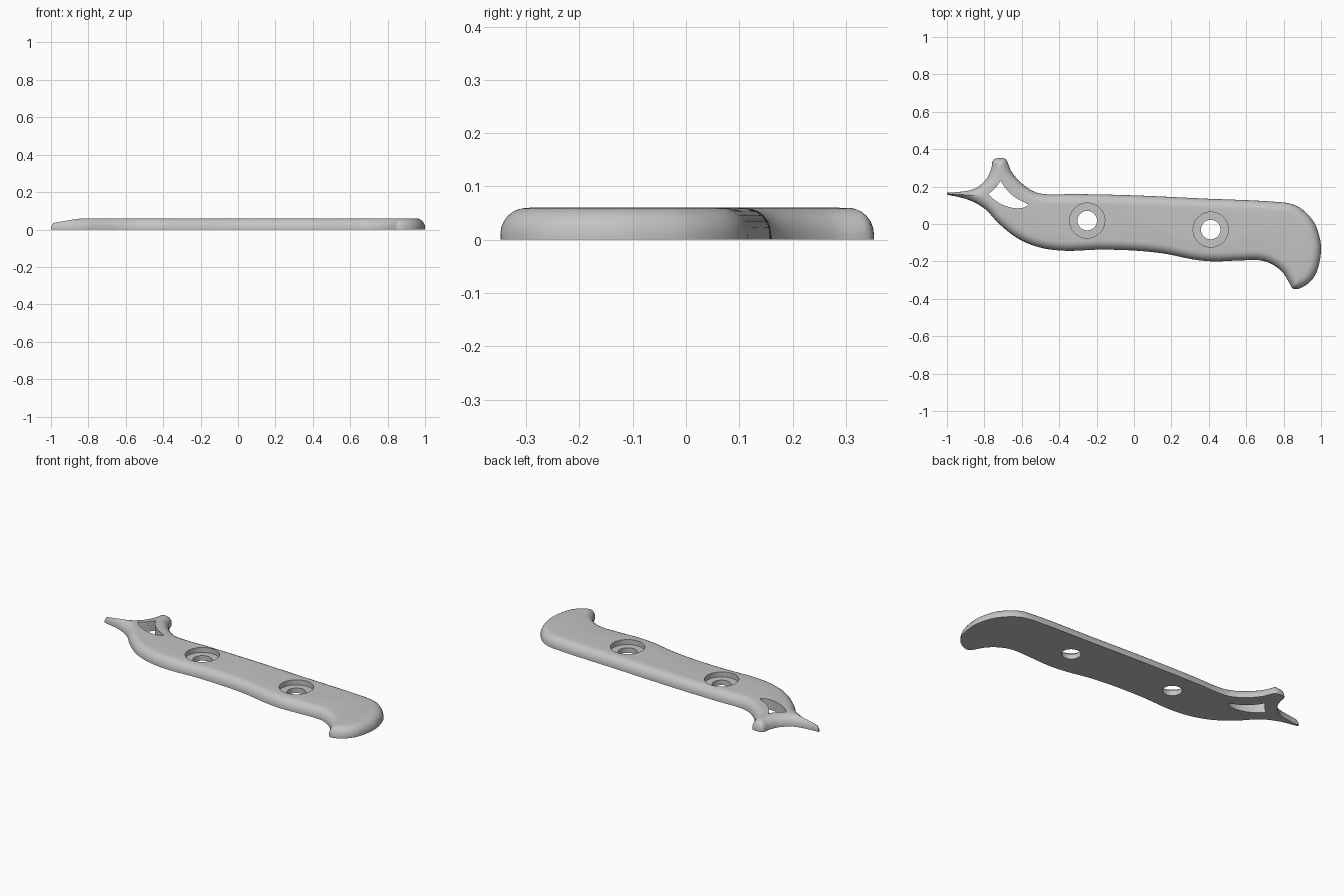
import bpy
import bmesh
import math
from mathutils import Vector
from mathutils.geometry import delaunay_2d_cdt, intersect_point_line

HEIGHT = 0.06
ROUND = 0.05
WALL = HEIGHT - ROUND

if "Cube" in bpy.data.objects:
    bpy.data.objects.remove(bpy.data.objects["Cube"])

grey = bpy.data.materials.new("plain grey")
grey.use_nodes = True
grey.diffuse_color = (0.55, 0.55, 0.55, 1)
grey.node_tree.nodes["Principled BSDF"].inputs["Base Color"].default_value = grey.diffuse_color


def smooth_path(points, steps):
    """Open curve through the points, without overshoot."""
    pts = [Vector(p) for p in points]
    last = len(pts) - 1
    tangents = [(pts[min(i + 1, last)] - pts[max(i - 1, 0)]).normalized() for i in range(last + 1)]
    path = []
    for i in range(last):
        a, b = pts[i], pts[i + 1]
        size = (b - a).length
        count = max(2, min(steps, round(size / 0.012)))
        for k in range(count):
            t = k / count
            h = t * t * (3 - 2 * t)
            path.append(a * (1 - h) + b * h
                        + tangents[i] * size * t * (1 - t) ** 2
                        - tangents[i + 1] * size * t * t * (1 - t))
    return path + [pts[-1]]


def edge_distance(p, outline):
    best = 9.0
    for a, b in zip(outline, outline[1:] + outline[:1]):
        ab = b - a
        t = max(0, min(1, (p - a).dot(ab) / ab.length_squared))
        best = min(best, (p - a - ab * t).length)
    return best


def add_mesh(name, bm):
    bmesh.ops.recalc_face_normals(bm, faces=bm.faces)
    mesh = bpy.data.meshes.new(name)
    bm.to_mesh(mesh)
    bm.free()
    mesh.materials.append(grey)
    obj = bpy.data.objects.new(name, mesh)
    bpy.context.collection.objects.link(obj)
    return obj


def prism(name, outline, bottom, top):
    bm = bmesh.new()
    face = bm.faces.new([bm.verts.new((p[0], p[1], bottom)) for p in outline])
    up = bmesh.ops.extrude_face_region(bm, geom=[face])["geom"]
    for v in up:
        if isinstance(v, bmesh.types.BMVert):
            v.co.z = top
    return add_mesh(name, bm)


def circle(x, y, radius, sides=64):
    return [(x + radius * math.cos(math.tau * i / sides),
             y + radius * math.sin(math.tau * i / sides)) for i in range(sides)]


# Handle silhouette, clockwise from the pointed guard tip
outline = smooth_path([
    (-1, .168), (-.93, .172), (-.85, .19), (-.79, .24), (-.762, .3), (-.757, .335),
    (-.742, .35), (-.69, .35), (-.678, .335), (-.655, .28), (-.6, .217), (-.527, .17),
    (-.45, .158), (-.32, .16), (0, .153), (.35, .137), (.8, .115), (.885, .088),
    (.96, .013), (.992, -.07), (1, -.14), (.983, -.24), (.95, -.3), (.9, -.338),
    (.853, -.347), (.832, -.318), (.8, -.265), (.75, -.222), (.68, -.195), (.56, -.195),
    (.43, -.2), (.32, -.19), (.16, -.158), (0, -.142), (-.18, -.137), (-.37, -.143),
    (-.505, -.125), (-.62, -.078), (-.72, 0), (-.8, .083), (-.89, .131), (-1, .157)], 12)

# Inner rings that carry the rounded top edge, ending at the ridge where narrow
levels = [ROUND * (1 - math.cos(math.radians(a))) for a in range(15, 91, 15)] + [ROUND + 0.004]
points, seen = list(outline), set()
count = len(outline)


def keep(p):
    key = (round(p.x / 0.002), round(p.y / 0.002))
    if key not in seen:
        seen.add(key)
        points.append(p)


for i, p in enumerate(outline):
    along = (outline[(i + 1) % count] - outline[i - 1]).normalized()
    inward = Vector((along.y, -along.x))
    reached = 0.0
    for d in levels:
        if edge_distance(p + inward * d, outline) > 0.96 * d:
            keep(p + inward * d)
            reached = d
            continue
        low, high = reached, d
        for _ in range(7):
            mid = (low + high) / 2
            if edge_distance(p + inward * mid, outline) > 0.985 * mid:
                low = mid
            else:
                high = mid
        if low > reached + 0.001:
            keep(p + inward * low)
        break

flat, _, tris, *_ = delaunay_2d_cdt(points, [], [list(range(count))], 1, 1e-5)

# Domed slab: height follows the distance from the silhouette
bm = bmesh.new()
verts = []
for p in flat:
    d = min(edge_distance(p, outline), ROUND)
    verts.append(bm.verts.new((p.x, p.y, WALL + math.sqrt(max(0, ROUND ** 2 - (ROUND - d) ** 2)))))
for tri in tris:
    bm.faces.new([verts[i] for i in tri])
for v in [v for v in bm.verts if not v.link_faces]:
    bm.verts.remove(v)
rim = [e for e in bm.edges if e.is_boundary]
skirt = bmesh.ops.extrude_edge_only(bm, edges=rim)["geom"]
for v in skirt:
    if isinstance(v, bmesh.types.BMVert):
        v.co.z = 0
bmesh.ops.holes_fill(bm, edges=[e for e in bm.edges if e.is_boundary], sides=0)
bmesh.ops.dissolve_limit(bm, angle_limit=0.001, verts=bm.verts,
                         edges=[e for e in bm.edges if min(v.co.z for v in e.verts) > HEIGHT - 1e-5])
handle = add_mesh("handle_scale", bm)

# Screw holes with counterbores, and the curved guard window
cutters = []
for x, y in ((-.25, .018), (.41, -.03)):
    cutters.append(prism("counterbore_cutter", circle(x, y, .094), .03, .1))
    cutters.append(prism("screw_hole_cutter", circle(x, y, .052), -.05, .08))
window = []
for side in ([(-.712, .232), (-.69, .195), (-.64, .145), (-.565, .105)],
             [(-.565, .105), (-.585, .089), (-.64, .085), (-.7, .102), (-.75, .132), (-.78, .16)],
             [(-.78, .16), (-.745, .188), (-.712, .232)]):
    window += smooth_path(side, 8)[:-1]
cutters.append(prism("guard_window_cutter", window, -.05, .1))

bpy.context.view_layer.objects.active = handle
for cutter in cutters:
    cutter.hide_render = True
    cut = handle.modifiers.new("cut", "BOOLEAN")
    cut.operation = "DIFFERENCE"
    cut.solver = "EXACT"
    cut.object = cutter
    bpy.ops.object.modifier_apply(modifier=cut.name)
    bpy.data.objects.remove(cutter)

bpy.ops.object.select_all(action="DESELECT")
handle.select_set(True)
bpy.ops.object.shade_smooth_by_angle(angle=math.radians(40))
